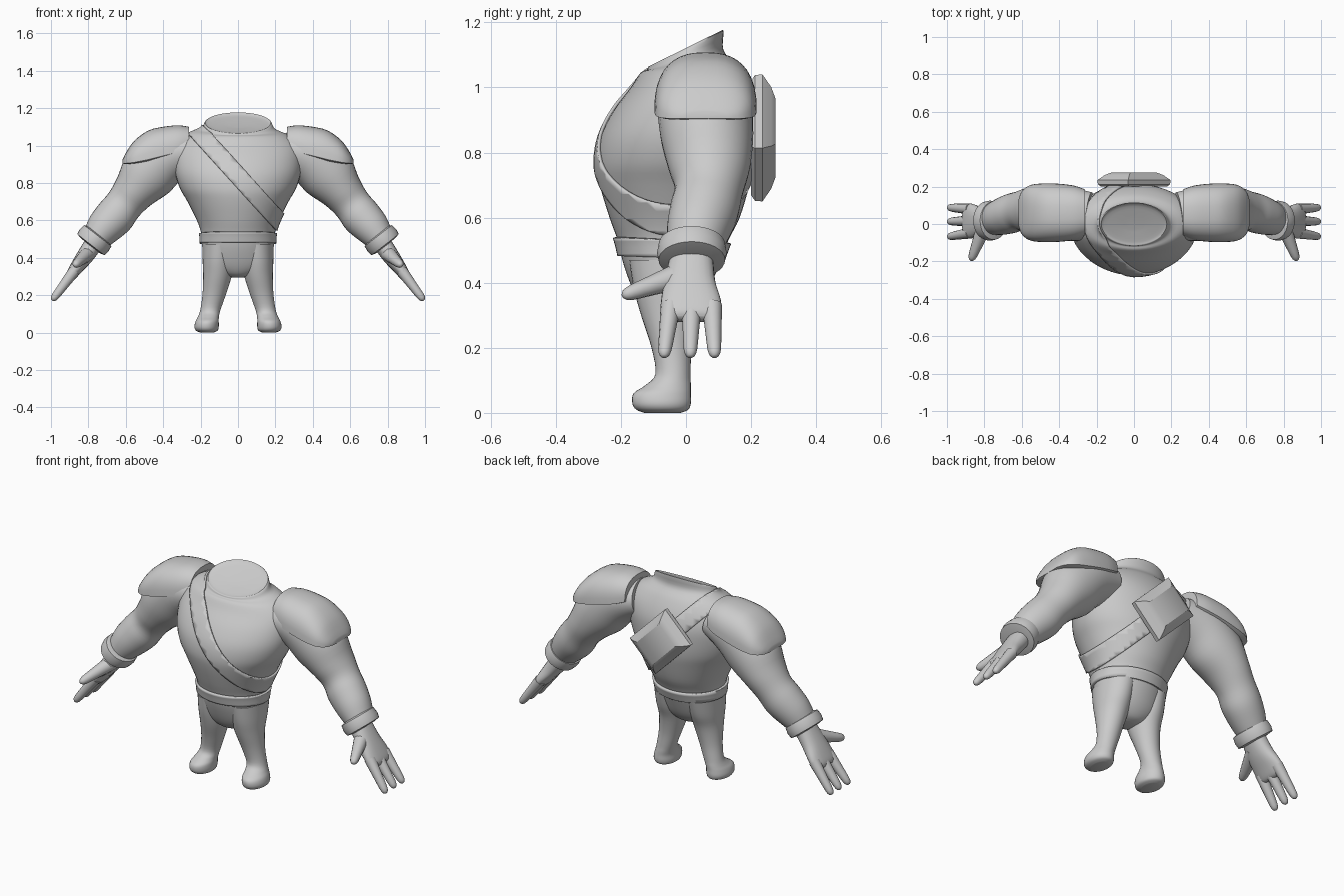
import bpy, bmesh, math
from mathutils import Vector, Matrix

if "Cube" in bpy.data.objects:
    bpy.data.objects.remove(bpy.data.objects["Cube"], do_unlink=True)

grey = bpy.data.materials.new("plain grey")
grey.use_nodes = True
grey.diffuse_color = (0.6, 0.6, 0.6, 1)
grey.node_tree.nodes["Principled BSDF"].inputs["Base Color"].default_value = (0.6, 0.6, 0.6, 1)


def finish(name, bm, mirror=False, angle=40):
    bmesh.ops.recalc_face_normals(bm, faces=bm.faces)
    mesh = bpy.data.meshes.new(name)
    bm.to_mesh(mesh)
    bm.free()
    mesh.materials.append(grey)
    obj = bpy.data.objects.new(name, mesh)
    bpy.context.collection.objects.link(obj)
    bpy.ops.object.select_all(action="DESELECT")
    obj.select_set(True)
    bpy.context.view_layer.objects.active = obj
    bpy.ops.object.shade_smooth_by_angle(angle=math.radians(angle))
    if mirror:
        obj.modifiers.new("mirror", "MIRROR").use_mirror_merge = False
    return obj


def smooth_rings(rings, steps):
    """Catmull-Rom interpolation of (centre, u, v) rings."""
    out = []
    last = len(rings) - 1
    for i in range(last):
        four = [rings[max(0, min(last, i + k))] for k in (-1, 0, 1, 2)]
        for s in range(steps):
            t = s / steps
            out.append([0.5 * (2 * b + (c - a) * t + (2 * a - 5 * b + 4 * c - d) * t * t
                               + (3 * b - a - 3 * c + d) * t ** 3)
                        for a, b, c, d in zip(*four)])
    return out + [rings[-1]]


def loft(bm, rings, sides=32, steps=4, power=1.0, close=True):
    """Skin a row of (super)elliptical rings."""
    def bend(w):
        return math.copysign(abs(w) ** power, w)
    rows = []
    for c, u, v in smooth_rings(rings, steps):
        angles = [math.tau * k / sides for k in range(sides)]
        rows.append([bm.verts.new(c + u * bend(math.cos(a)) + v * bend(math.sin(a))) for a in angles])
    for low, high in zip(rows, rows[1:]):
        for k in range(sides):
            j = (k + 1) % sides
            bm.faces.new((low[k], low[j], high[j], high[k]))
    if close:
        bm.faces.new(rows[0])
        bm.faces.new(rows[-1])
    return bm


def limb(bm, path, axis=(0, 1, 0), **options):
    """Tube along (x, y, z, thickness, width) stations, width lying near axis."""
    pts = [Vector(p[:3]) for p in path]
    rings = []
    for i, p in enumerate(path):
        t = (pts[min(i + 1, len(pts) - 1)] - pts[max(i - 1, 0)]).normalized()
        v = Vector(axis)
        v = (v - t * v.dot(t)).normalized()
        rings.append((pts[i], v.cross(t) * p[3], v * p[4]))
    return loft(bm, rings, **options)


def digit(bm, start, end, r0, r1, axis):
    """Tapered finger with a rounded tip."""
    a, b = Vector(start), Vector(end)
    stations = [(0, 1), (0.5, 1), (0.85, 1), (0.96, 0.75), (1, 0.3)]
    path = []
    for t, k in stations:
        r = (r0 + (r1 - r0) * t) * k
        path.append((*a.lerp(b, t), r, r))
    limb(bm, path, axis, sides=12, steps=2)


# Torso with pelvis, barrel chest and slanted open neck: z, half width, front, back, tilt
torso_rings = [
    (0.295, 0.03, -0.08, -0.02, 0), (0.31, 0.09, -0.12, 0.02, 0), (0.36, 0.165, -0.155, 0.06, 0),
    (0.45, 0.19, -0.19, 0.10, 0), (0.53, 0.197, -0.21, 0.13, 0), (0.60, 0.22, -0.235, 0.165, 0),
    (0.70, 0.27, -0.265, 0.195, 0), (0.77, 0.31, -0.275, 0.21, 0), (0.85, 0.335, -0.262, 0.215, 0),
    (0.93, 0.34, -0.222, 0.212, 0), (1.00, 0.325, -0.17, 0.19, 0), (1.055, 0.27, -0.14, 0.155, 0.01),
    (1.085, 0.20, -0.12, 0.115, 0.03), (1.12, 0.178, -0.115, 0.115, 0.055),
    (1.115, 0.16, -0.095, 0.095, 0.045), (1.11, 0.05, -0.03, 0.03, 0.015)]


def torso_bmesh():
    rings = [(Vector((0, (f + b) / 2, z)), Vector((w, 0, 0)), Vector((0, (b - f) / 2, tilt)))
             for z, w, f, b, tilt in torso_rings]
    return loft(bmesh.new(), rings, sides=48)


finish("torso", torso_bmesh())


# Belt and chest strap: bands sliced from the torso surface and thickened
def band(name, normal, middle, half, thick):
    bm = torso_bmesh()
    n = Vector(normal).normalized()
    for side in (1, -1):
        bmesh.ops.bisect_plane(bm, geom=bm.verts[:] + bm.edges[:] + bm.faces[:],
                               plane_co=n * (middle + side * half), plane_no=n * side, clear_outer=True)
    obj = finish(name, bm)
    solid = obj.modifiers.new("thickness", "SOLIDIFY")
    solid.thickness = thick
    solid.offset = 1


band("belt", (0, 0.05, 1), 0.502, 0.028, 0.012)
band("chest_strap", (0.74, 0, 0.672), 0.562, 0.046, 0.010)

# Pouch on the back: tilted slab with a bulging outer face
bm = bmesh.new()
size = [(0.20, 0.90), (0.212, 0.99), (0.235, 1.0), (0.262, 0.80), (0.275, 0.62)]
rows = []
turn = Matrix.Rotation(math.radians(45), 4, "Y")
for y, k in size:
    corners = [(-1, -1), (1, -1), (1, 1), (-1, 1)]
    rows.append([bm.verts.new(turn @ Vector((a * 0.16 * k, y, b * 0.116 * k)) + Vector((0, 0, 0.845)))
                 for a, b in corners])
for low, high in zip(rows, rows[1:]):
    for k in range(4):
        bm.faces.new((low[k], low[k - 1], high[k - 1], high[k]))
bm.faces.new(rows[0])
bm.faces.new(rows[-1])
finish("back_pouch", bm, angle=30)

# Arms
finish("arms", limb(bmesh.new(), [
    (0.24, 0.04, 0.97, 0.10, 0.13), (0.37, 0.055, 0.945, 0.145, 0.145), (0.48, 0.065, 0.85, 0.15, 0.142),
    (0.555, 0.072, 0.755, 0.116, 0.125), (0.61, 0.07, 0.685, 0.102, 0.105), (0.66, 0.055, 0.62, 0.106, 0.105),
    (0.72, 0.035, 0.555, 0.095, 0.095), (0.775, 0.018, 0.485, 0.07, 0.075)]), mirror=True)

# Shoulder pads: arched shells with a flat underside, x, base z, top z, half depth
bm = bmesh.new()
pad = [(0.262, 0.985, 1.10, 0.125), (0.32, 0.965, 1.108, 0.145), (0.40, 0.945, 1.10, 0.155),
       (0.48, 0.925, 1.08, 0.157), (0.555, 0.91, 1.025, 0.148), (0.60, 0.905, 0.96, 0.115),
       (0.617, 0.905, 0.925, 0.07)]
rings = smooth_rings([(Vector((x, 0.06, low)), Vector((0, d, 0)), Vector((0, 0, top - low)))
                      for x, low, top, d in pad], 3)
rows = []
for c, u, v in rings:
    row = []
    for k in range(21):
        a = math.pi * k / 20
        row.append(bm.verts.new(c + u * math.copysign(abs(math.cos(a)) ** 0.8, math.cos(a))
                                + v * math.sin(a) ** 0.8))
    for depth in (1, -1):
        row.append(bm.verts.new(c - u * 0.85 * depth - v * 0.05))
    rows.append(row)
for low, high in zip(rows, rows[1:]):
    for k in range(len(low)):
        bm.faces.new((low[k], low[k - 1], high[k - 1], high[k]))
bm.faces.new(rows[0])
bm.faces.new(rows[-1])
finish("shoulder_pads", bm, mirror=True, angle=50)

# Wrist cuffs
finish("wrist_cuffs", limb(bmesh.new(), [
    (0.746, 0.018, 0.523, 0.075, 0.08), (0.75, 0.018, 0.518, 0.092, 0.102), (0.77, 0.018, 0.492, 0.097, 0.107),
    (0.787, 0.018, 0.47, 0.092, 0.102), (0.791, 0.018, 0.465, 0.06, 0.07)], steps=1), mirror=True, angle=50)

# Hands: palm, three fingers and a thumb
bm = limb(bmesh.new(), [
    (0.765, 0.018, 0.485, 0.05, 0.065), (0.82, 0.012, 0.405, 0.045, 0.078), (0.865, 0.015, 0.345, 0.036, 0.092),
    (0.895, 0.016, 0.302, 0.028, 0.093), (0.905, 0.016, 0.287, 0.015, 0.08)], sides=24, power=0.85)
for root, tip in ((-0.047, -0.068), (0.017, 0.013), (0.08, 0.088)):
    digit(bm, (0.875, root, 0.33), (0.993, tip, 0.172), 0.031, 0.019, (0, 1, 0))
digit(bm, (0.80, -0.01, 0.425), (0.872, -0.195, 0.36), 0.042, 0.02, (0, 0, 1))
finish("hands", bm, mirror=True, angle=60)

# Legs with blunt rounded feet: z, x, y, half width, half depth
leg = [(0.47, 0.10, -0.04, 0.09, 0.135), (0.38, 0.105, -0.045, 0.084, 0.115), (0.30, 0.11, -0.05, 0.076, 0.088),
       (0.20, 0.128, -0.044, 0.062, 0.062), (0.12, 0.148, -0.04, 0.054, 0.054), (0.085, 0.158, -0.055, 0.056, 0.07),
       (0.06, 0.165, -0.073, 0.062, 0.088), (0.03, 0.168, -0.075, 0.065, 0.09), (0.01, 0.167, -0.073, 0.057, 0.08),
       (0.0, 0.166, -0.072, 0.035, 0.055)]
finish("legs", loft(bmesh.new(), [(Vector((x, y, z)), Vector((w, 0, 0)), Vector((0, d, 0)))
                                  for z, x, y, w, d in leg]), mirror=True, angle=60)
